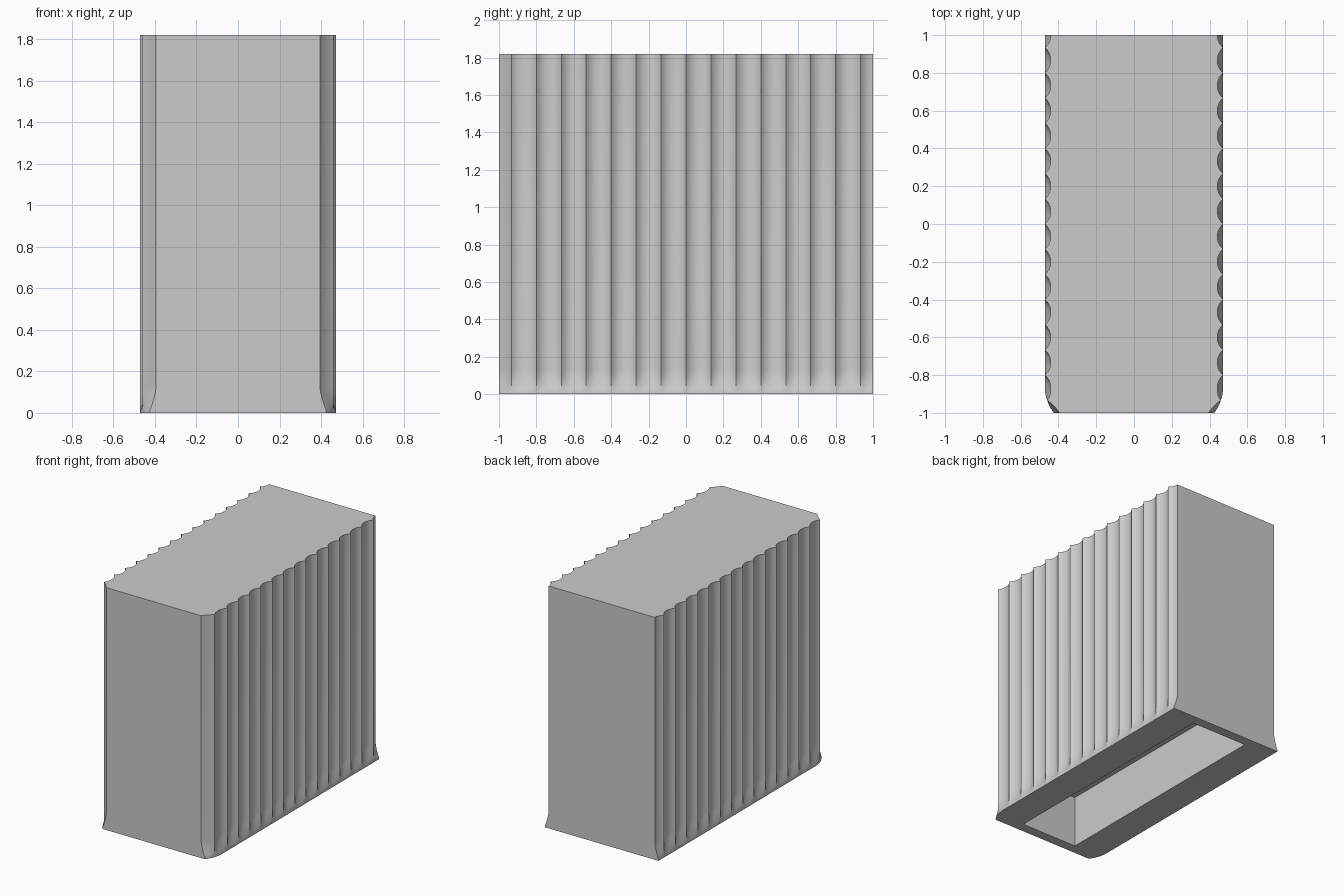
import bpy
import bmesh
import math

cube = bpy.data.objects.get("Cube")
if cube:
    bpy.data.objects.remove(cube, do_unlink=True)

HALF_X, HEIGHT = 0.472, 1.82
FLUTES, SEGMENTS = 15, 10
PITCH = 2 / FLUTES
DEPTH = 0.031
FLARE_TOP = 0.13

# One grey material
grey = bpy.data.materials.new("plain_grey")
grey.use_nodes = True
COLOUR = (0.6, 0.6, 0.6, 1)
grey.diffuse_color = COLOUR
grey.node_tree.nodes["Principled BSDF"].inputs["Base Color"].default_value = COLOUR


def envelope(y):
    """Half width of the body without flutes; rounded towards the front."""
    radius, start = 0.232, -0.86
    run = max(0, start - y)
    return HALF_X - radius + math.sqrt(radius ** 2 - run ** 2)


def flute_depth(y):
    """Concave circular groove, with a groove centred on each end."""
    half = PITCH / 2
    radius = (half ** 2 + DEPTH ** 2) / (2 * DEPTH)
    offset = (y + 1 + half) % PITCH - half
    return math.sqrt(radius ** 2 - offset ** 2) - radius + DEPTH


def fade(z):
    """The grooves run out into a flared foot."""
    t = min(1, max(0, (FLARE_TOP - z) / (FLARE_TOP - 0.01)))
    return 1 - t ** 1.5


# Fluted body: a stack of matching outlines
count = FLUTES * SEGMENTS
ys = [-1 + 2 * i / count for i in range(count + 1)]
levels = [0] + [0.01 + 0.02 * i for i in range(7)] + [HEIGHT]

bm = bmesh.new()
rings = []
for z in levels:
    side = [(envelope(y) - flute_depth(y) * fade(z), y) for y in ys]
    outline = side + [(-x, y) for x, y in reversed(side)]
    rings.append([bm.verts.new((x, y, z)) for x, y in outline])
for low, high in zip(rings, rings[1:]):
    for i in range(len(low)):
        j = (i + 1) % len(low)
        bm.faces.new((low[i], low[j], high[j], high[i]))
bm.faces.new(list(reversed(rings[0])))
bm.faces.new(rings[-1])
bmesh.ops.recalc_face_normals(bm, faces=bm.faces)
mesh = bpy.data.meshes.new("fluted_body")
bm.to_mesh(mesh)
bm.free()
mesh.materials.append(grey)
body = bpy.data.objects.new("fluted_body", mesh)
bpy.context.collection.objects.link(body)


def cut_box(name, low, high):
    """Cut a box, given by two corners, out of the body."""
    centre = [(a + b) / 2 for a, b in zip(low, high)]
    bpy.ops.mesh.primitive_cube_add(size=1, location=centre)
    cutter = bpy.context.object
    cutter.name = name
    cutter.hide_render = True
    cutter.scale = [b - a for a, b in zip(low, high)]
    cutter.data.materials.append(grey)
    bpy.context.view_layer.update()
    mod = body.modifiers.new(name, "BOOLEAN")
    mod.operation = "DIFFERENCE"
    mod.solver = "EXACT"
    mod.object = cutter
    bpy.context.view_layer.objects.active = body
    bpy.ops.object.modifier_apply(modifier=name)
    bpy.data.objects.remove(cutter, do_unlink=True)


# Hollow underside with a small notch in its left wall
cut_box("underside_cavity", (-0.235, -0.925, -0.1), (0.235, 0.925, 0.39))
cut_box("wall_notch", (0.2, -0.09, 0.26), (0.3, 0.045, 0.45))

bpy.ops.object.select_all(action="DESELECT")
body.select_set(True)
bpy.context.view_layer.objects.active = body
bpy.ops.object.shade_smooth_by_angle(angle=math.radians(30))
